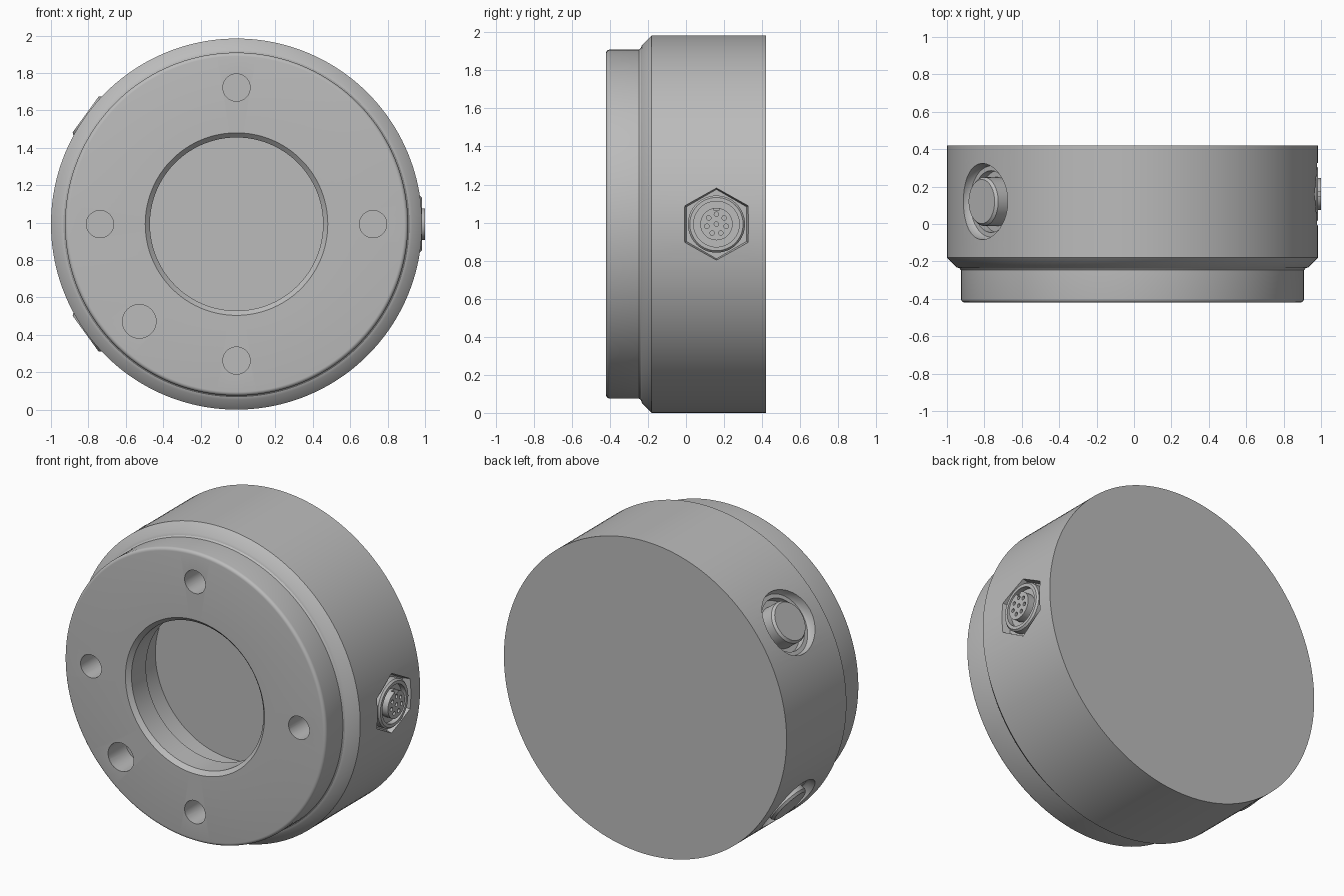
import bpy, bmesh, math
from mathutils import Matrix, Vector

cube = bpy.data.objects.get("Cube")
if cube:
    bpy.data.objects.remove(cube, do_unlink=True)

grey = bpy.data.materials.new("satin_grey")
grey.use_nodes = True
colour = (0.5, 0.5, 0.5, 1)
grey.diffuse_color = colour
grey.node_tree.nodes["Principled BSDF"].inputs["Base Color"].default_value = colour

CENTRE = Vector((-0.008, 0, 0.992))
FRONT = Matrix.Translation(CENTRE) @ Matrix.Rotation(math.pi / 2, 4, 'X')


def radial(angle, y):
    """Frame on the body axis whose z points outwards at the angle."""
    turn = Matrix.Rotation(math.radians(90 - angle), 4, 'Y')
    return Matrix.Translation(CENTRE + Vector((0, y, 0))) @ turn


def lathe(name, profile, frame, sides=64):
    """Closed solid turned about the frame's z, from (radius, height) points."""
    bm = bmesh.new()
    rings = []
    for r, h in profile:
        if r == 0:
            rings.append([bm.verts.new((0, 0, h))] * sides)
        else:
            turns = [math.tau * i / sides for i in range(sides)]
            rings.append([bm.verts.new((r * math.cos(t), r * math.sin(t), h)) for t in turns])
    for low, high in zip(rings, rings[1:]):
        for i in range(sides):
            j = (i + 1) % sides
            bm.faces.new(dict.fromkeys((low[i], low[j], high[j], high[i])))
    bmesh.ops.dissolve_limit(bm, angle_limit=0.001, verts=bm.verts, edges=bm.edges)
    bmesh.ops.recalc_face_normals(bm, faces=bm.faces)
    bm.transform(frame)
    mesh = bpy.data.meshes.new(name)
    bm.to_mesh(mesh)
    bm.free()
    mesh.materials.append(grey)
    ob = bpy.data.objects.new(name, mesh)
    bpy.context.collection.objects.link(ob)
    return ob


def rod(name, r, low, high, frame, sides=32):
    return lathe(name, [(0, low), (r, low), (r, high), (0, high)], frame, sides)


def cut(ob, cutters):
    """Subtract the cutters, then discard them."""
    for c in cutters:
        mod = ob.modifiers.new("cut", 'BOOLEAN')
        mod.operation, mod.solver, mod.object = 'DIFFERENCE', 'EXACT', c
    graph = bpy.context.evaluated_depsgraph_get()
    mesh = bpy.data.meshes.new_from_object(ob.evaluated_get(graph))
    ob.modifiers.clear()
    ob.data = mesh
    for c in cutters:
        bpy.data.objects.remove(c, do_unlink=True)


def smooth(ob):
    ob.data.shade_smooth()
    ob.data.set_sharp_from_angle(angle=math.radians(30))


# Housing with stepped front flange and central undercut recess
rounding = [(0.897 + 0.02 * math.cos(a), 0.4 + 0.02 * math.sin(a))
            for a in (math.pi / 2 * i / 5 for i in range(6))]
housing = lathe("housing", [
    (0, -0.42), (0.992, -0.42), (0.992, 0.18), (0.94, 0.232), (0.925, 0.237),
    (0.917, 0.247), *rounding, (0.488, 0.42), (0.463, 0.395), (0.463, 0.25),
    (0.53, 0.25), (0.53, 0.06), (0, 0.06)], FRONT, 160)

# Mounting holes and the larger locating hole
cutters = []
for x, z, r in [(0.73, 0, 0.073), (-0.73, 0, 0.073), (0, 0.73, 0.073),
                (0, -0.73, 0.073), (-0.52, -0.52, 0.09)]:
    cutters.append(rod("hole_cutter", r, 0.24, 0.5, FRONT @ Matrix.Translation((x, z, 0))))

# Stepped pockets for the two side buttons
BUTTONS = {"upper": radial(144, 0.12), "lower": radial(-144, 0.12)}
for frame in BUTTONS.values():
    cutters.append(lathe("pocket_cutter", [
        (0, 0.89), (0.165, 0.89), (0.165, 0.935), (0.19, 0.935),
        (0.2, 0.95), (0.212, 1.1), (0, 1.1)], frame))

# Hexagonal pocket for the socket
SOCKET = radial(0, 0.16)
cutters.append(lathe("hex_cutter", [
    (0, 0.94), (0.182, 0.94), (0.195, 1.0), (0.195, 1.1), (0, 1.1)], SOCKET, 6))
cut(housing, cutters)
smooth(housing)

# Side buttons
for side, frame in BUTTONS.items():
    smooth(lathe(side + "_button", [
        (0, 0.88), (0.13, 0.88), (0.13, 0.982), (0.118, 0.997), (0, 0.997)], frame))

# Socket collar with an annular channel around the barrel
smooth(lathe("socket_collar", [
    (0, 0.93), (0.15, 0.93), (0.15, 0.982), (0.14, 0.993), (0.12, 0.993),
    (0.12, 0.96), (0, 0.96)], SOCKET))

# Socket barrel with contact holes and a key notch
barrel = rod("socket_barrel", 0.085, 0.95, 1.008, SOCKET, 64)
spots = [(0, 0)] + [(0.052 * math.cos(t), 0.052 * math.sin(t))
                    for t in (math.tau * (i + 0.5) / 7 for i in range(7))]
cutters = [rod("contact_cutter", 0.012, 0.98, 1.05,
               SOCKET @ Matrix.Translation((x, y, 0)), 16) for x, y in spots]
cutters.append(rod("key_cutter", 0.02, 0.98, 1.05,
                   SOCKET @ Matrix.Translation((-0.085, 0, 0)) @ Matrix.Rotation(math.pi / 4, 4, 'Z'), 4))
cut(barrel, cutters)
smooth(barrel)
